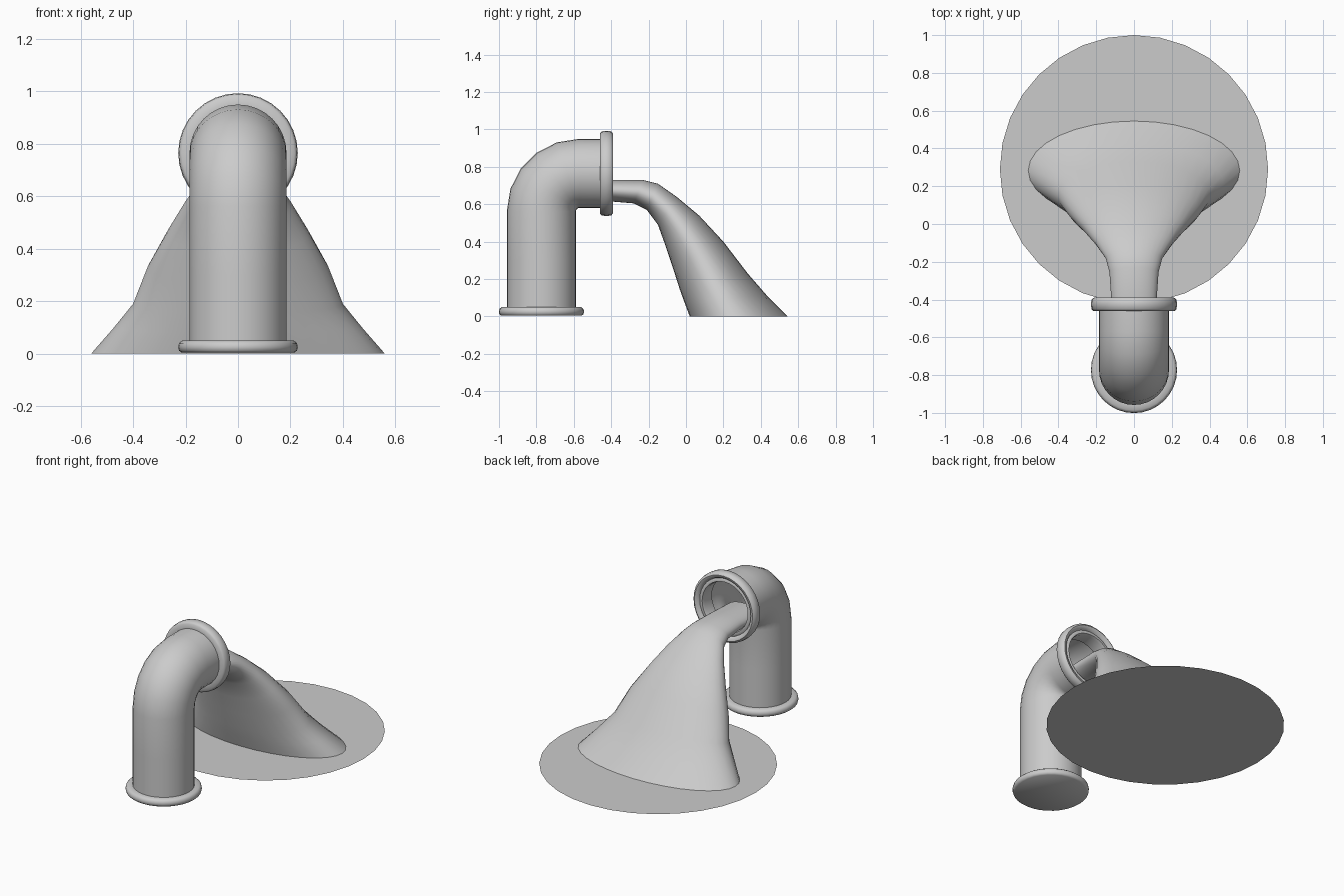
import bpy, math
from mathutils import Vector

if "Cube" in bpy.data.objects:
    bpy.data.objects.remove(bpy.data.objects["Cube"])

PIPE_Y, PIPE_Z, R = -0.773, 0.765, 0.185


def loft(name, rings, cap_start=False, angle=50):
    """Skin a list of equally sized point rings into one smooth object."""
    n = len(rings[0])
    verts = [p for ring in rings for p in ring]
    faces = []
    for i in range(len(rings) - 1):
        for j in range(n):
            k = (j + 1) % n
            faces.append((i * n + j, i * n + k, (i + 1) * n + k, (i + 1) * n + j))
    if cap_start:
        faces.append(tuple(reversed(range(n))))
    mesh = bpy.data.meshes.new(name)
    mesh.from_pydata(verts, [], faces)
    obj = bpy.data.objects.new(name, mesh)
    bpy.context.collection.objects.link(obj)
    bpy.ops.object.select_all(action='DESELECT')
    obj.select_set(True)
    bpy.context.view_layer.objects.active = obj
    bpy.ops.object.mode_set(mode='EDIT')
    bpy.ops.mesh.select_all(action='SELECT')
    bpy.ops.mesh.normals_make_consistent(inside=False)
    bpy.ops.object.mode_set(mode='OBJECT')
    bpy.ops.object.shade_smooth_by_angle(angle=math.radians(angle))
    return obj


def ellipse(center, u, v, n=32):
    """Ring of points around center spanned by half-axes u and v."""
    return [center + u * math.cos(2 * math.pi * i / n) + v * math.sin(2 * math.pi * i / n)
            for i in range(n)]


X, Y, Z = Vector((1, 0, 0)), Vector((0, 1, 0)), Vector((0, 0, 1))

# Elbow pipe: straight riser, quarter bend, short horizontal outlet
pivot, bend = Vector((0, -0.57, 0.562)), 0.203
rings = [ellipse(Vector((0, PIPE_Y, z)), X * R, Y * R) for z in (0.02, 0.3)]
for i in range(6):
    a = math.radians(18 * i)
    out = -Y * math.cos(a) + Z * math.sin(a)
    rings.append(ellipse(pivot + out * bend, X * R, -out * R))
rings.append(ellipse(Vector((0, -0.41, PIPE_Z)), X * R, -Z * R))
loft("elbow_pipe", rings)

# Base flange, closed underneath
base = [(0.215, 0.004), (0.225, 0.012), (0.228, 0.025), (0.225, 0.04), (0.213, 0.05), (0.183, 0.05)]
loft("base_flange", [ellipse(Vector((0, PIPE_Y, z)), X * r, Y * r) for r, z in base], cap_start=True)

# Outlet flange with a groove and an inner lip
lip = [(0.183, -0.46), (0.215, -0.46), (0.225, -0.45), (0.228, -0.425), (0.225, -0.4),
       (0.212, -0.39), (0.196, -0.394), (0.187, -0.41), (0.178, -0.405), (0.166, -0.405),
       (0.16, -0.42), (0.162, -0.5)]
loft("outlet_flange", [ellipse(Vector((0, y, PIPE_Z)), X * r, Z * r) for r, y in lip])

# Water stream: upper (y, z), lower (y, z), half width for each section
sections = [
    (-0.60, 0.72, -0.60, 0.61, 0.12),
    (-0.40, 0.73, -0.40, 0.615, 0.12),
    (-0.23, 0.73, -0.28, 0.605, 0.13),
    (-0.15, 0.71, -0.21, 0.57, 0.15),
    (-0.05, 0.64, -0.15, 0.49, 0.205),
    (0.07, 0.54, -0.11, 0.38, 0.27),
    (0.20, 0.40, -0.07, 0.26, 0.345),
    (0.33, 0.23, -0.035, 0.15, 0.40),
    (0.43, 0.115, -0.01, 0.08, 0.475),
    (0.545, 0.0, 0.02, 0.0, 0.56),
]
rings = []
for ty, tz, by, bz, w in sections:
    top, bottom = Vector((0, ty, tz)), Vector((0, by, bz))
    rings.append(ellipse((top + bottom) / 2, X * w, (top - bottom) / 2))
loft("water_stream", rings, cap_start=True)

# Flat pool disc on the ground
bpy.ops.mesh.primitive_circle_add(vertices=32, radius=0.71, fill_type='NGON', location=(0, 0.29, 0))
bpy.context.object.name = "water_pool"
